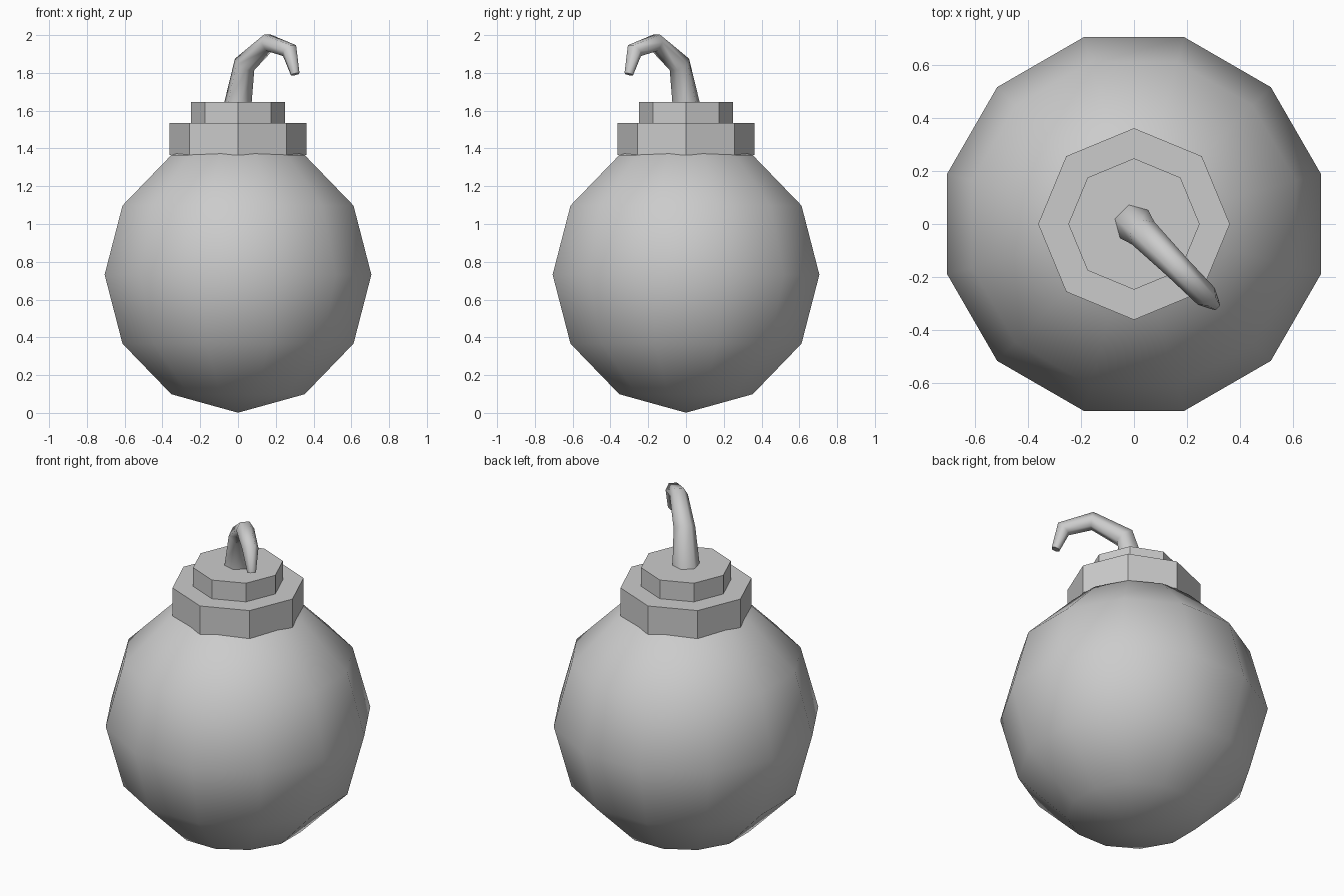
import bpy, bmesh, math
from mathutils import Vector, Matrix

if "Cube" in bpy.data.objects:
    bpy.data.objects.remove(bpy.data.objects["Cube"])


def finish(bm, name, smooth):
    bmesh.ops.recalc_face_normals(bm, faces=bm.faces[:])
    for f in bm.faces:
        f.smooth = smooth(f)
    me = bpy.data.meshes.new(name)
    bm.to_mesh(me)
    bm.free()
    ob = bpy.data.objects.new(name, me)
    bpy.context.collection.objects.link(ob)
    return ob


# Round body: low-poly ball, flat sides facing the axes
bm = bmesh.new()
turn = Matrix.Translation((0, 0, 0.732)) @ Matrix.Rotation(math.radians(15), 4, 'Z')
bmesh.ops.create_uvsphere(bm, u_segments=12, v_segments=6, radius=0.731, matrix=turn)
finish(bm, "body", lambda f: True)


# Eight-sided collar steps
def collar(name, r, z0, z1):
    bm = bmesh.new()
    bmesh.ops.create_cone(bm, cap_ends=True, segments=8, radius1=r, radius2=r,
                          depth=z1 - z0, matrix=Matrix.Translation((0, 0, (z0 + z1) / 2)))
    # align a corner with the x axis
    c = bm.verts[:][0].co
    a = math.atan2(c.y, c.x)
    bmesh.ops.rotate(bm, verts=bm.verts[:], matrix=Matrix.Rotation(-a, 3, 'Z'))
    finish(bm, name, lambda f: False)


collar("lower_collar", 0.362, 1.365, 1.535)
collar("upper_collar", 0.248, 1.535, 1.647)

# Fuse: tapered six-sided tube bent along the front-right diagonal
path = [(0.0, 1.645, 0.075), (0.035, 1.845, 0.060), (0.160, 1.960, 0.050),
        (0.273, 1.918, 0.045), (0.303, 1.793, 0.024)]  # x, z, radius
pts = [Vector((x, -x, z)) for x, z, r in path]
side = Vector((1, 1, 0)).normalized()
bm = bmesh.new()
rings = []
for i, p in enumerate(pts):
    if i == 0:
        t = Vector((0, 0, 1))
    elif i == len(pts) - 1:
        t = (p - pts[i - 1]).normalized()
    else:
        t = ((p - pts[i - 1]).normalized() + (pts[i + 1] - p).normalized()).normalized()
    up = t.cross(side)
    r = path[i][2]
    rings.append([bm.verts.new(p + r * (math.cos(k * math.pi / 3) * side
                                        + math.sin(k * math.pi / 3) * up)) for k in range(6)])
for a, b in zip(rings, rings[1:]):
    for k in range(6):
        n = (k + 1) % 6
        bm.faces.new((a[k], a[n], b[n], b[k]))
bm.faces.new(rings[0])
bm.faces.new(rings[-1])
finish(bm, "fuse", lambda f: len(f.verts) == 4)
